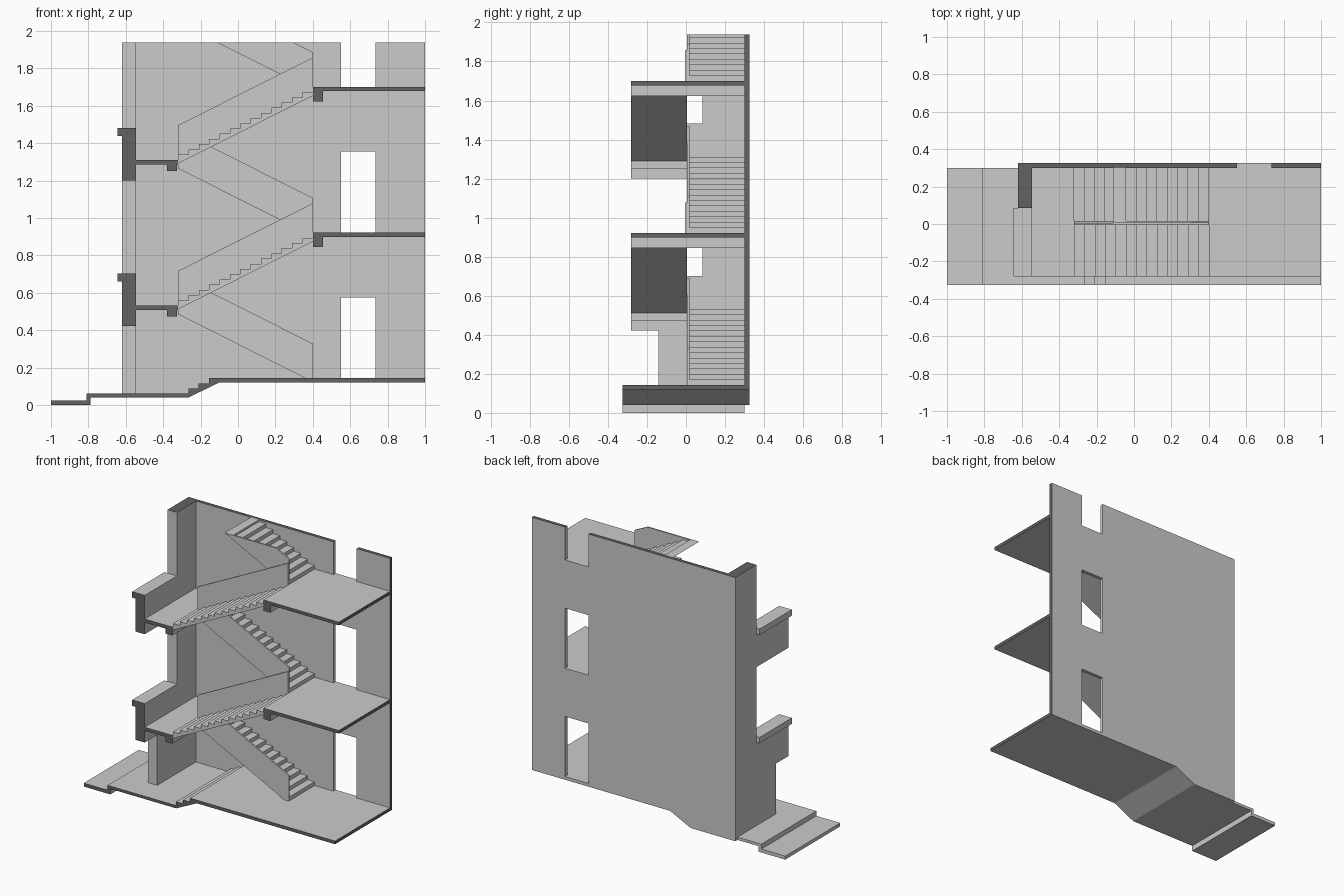
import bpy, bmesh
from mathutils import Vector

if "Cube" in bpy.data.objects:
    bpy.data.objects.remove(bpy.data.objects["Cube"])

# Main dimensions
TOP = 1.937                      # height where the building is cut off
CUT, BACK, OUT = -0.282, 0.30, 0.325
FLOORS = [0.143, 0.922, 1.701]
LANDINGS = [0.532, 1.311]
XL, XR = -0.32, 0.40             # ends of the stair flights
N = 13                           # treads per flight
TREAD = (XR - XL) / N
RISE = 0.3895 / (N + 1)
WAIST = 0.02


def material(name, v):
    m = bpy.data.materials.new(name)
    m.diffuse_color = (v, v, v, 1)
    m.use_nodes = True
    m.node_tree.nodes["Principled BSDF"].inputs["Base Color"].default_value = m.diffuse_color
    return m


LIGHT = material("light_grey", 0.60)
DARK = material("dark_section_grey", 0.125)


def clip_top(pts):
    """Clip a profile at the building's cut height."""
    out = []
    for i, b in enumerate(pts):
        a = pts[i - 1]
        if (a[1] > TOP) != (b[1] > TOP):
            t = (TOP - a[1]) / (b[1] - a[1])
            out.append((a[0] + t * (b[0] - a[0]), TOP))
        if b[1] <= TOP:
            out.append(b)
    return out


def extrude(name, pts, lo, hi, axis="y", dark_top=False):
    """Extrude a (horizontal, z) profile along y or x; section faces turn dark."""
    bm = bmesh.new()
    place = (lambda p, d: (p[0], d, p[1])) if axis == "y" else (lambda p, d: (d, p[0], p[1]))
    face = bm.faces.new([bm.verts.new(place(p, lo)) for p in clip_top(pts)])
    geo = bmesh.ops.extrude_face_region(bm, geom=[face])["geom"]
    shift = Vector((0, hi - lo, 0)) if axis == "y" else Vector((hi - lo, 0, 0))
    bmesh.ops.translate(bm, vec=shift, verts=[g for g in geo if isinstance(g, bmesh.types.BMVert)])
    bmesh.ops.recalc_face_normals(bm, faces=bm.faces)
    for f in bm.faces:
        n, c = f.normal, f.calc_center_median()
        if (n.y < -0.9 and c.y < -0.27) or (n.x > 0.9 and c.x > 0.99) \
                or (dark_top and n.z > 0.9 and c.z > TOP - 0.001):
            f.material_index = 1
    me = bpy.data.meshes.new(name)
    bm.to_mesh(me)
    bm.free()
    me.materials.append(LIGHT)
    me.materials.append(DARK)
    ob = bpy.data.objects.new(name, me)
    bpy.context.collection.objects.link(ob)
    return ob


def rect(a, b, c, d):
    return [(a, c), (b, c), (b, d), (a, d)]


# Ground slab with entrance step and three inner steps
g = FLOORS[0]
r = (g - 0.06) / 3
under = [(-0.62, 0.04), (-0.265, 0.04), (-0.10, 0.12), (1, 0.12)]
ground = [(-1, 0.025), (-1, 0), (-0.789, 0), (-0.789, 0.04)] + under[1:] + [(1, g)]
for i in (2, 1, 0):
    x = -0.265 + i * 0.055
    ground += [(x, 0.06 + (i + 1) * r), (x, 0.06 + i * r)]
ground += [(-0.81, 0.06), (-0.81, 0.025)]
extrude("ground_slab", ground, -OUT, BACK)

# Back wall with door openings cut through
wall = extrude("back_wall", under + [(1, TOP), (-0.62, TOP)], BACK, OUT, dark_top=True)
for z, h in zip(FLOORS, (0.432, 0.432, 0.2)):
    top = z + h if z < 1.5 else TOP + 0.2
    cutter = extrude("door_cutter", rect(0.55, 0.735, z, 1.9), BACK - 0.1, OUT + 0.1)
    for v in cutter.data.vertices:
        if v.co.z > 1.85:
            v.co.z = top
    cutter.hide_render = True
    mod = wall.modifiers.new("door", "BOOLEAN")
    mod.operation, mod.solver, mod.object = "DIFFERENCE", "EXACT", cutter
    bpy.context.view_layer.objects.active = wall
    bpy.ops.object.modifier_apply(modifier=mod.name)
    bpy.data.objects.remove(cutter)

# Side wall with entrance opening and stair windows
side = [(BACK, 0.06), (-0.14, 0.06), (-0.14, LANDINGS[0] - 0.11)]
for k, l in enumerate(LANDINGS):
    if k:
        side.append((0.085, l - 0.11))
    side += [(CUT, l - 0.11), (CUT, l + 0.17), (0.085, l + 0.17)]
side += [(0.085, TOP), (BACK, TOP)]
extrude("side_wall", side, -0.62, -0.545, axis="x", dark_top=True)

# Landings with edge beam, and window sills
for l in LANDINGS:
    extrude("landing", [(-0.545, l), (-0.545, l - 0.025), (-0.38, l - 0.025), (-0.38, l - 0.06),
                        (-0.325, l - 0.06), (-0.325, l - 0.025), (XL, l - 0.025), (XL, l)], CUT, BACK)
    extrude("window_sill", rect(-0.645, -0.62, l + 0.127, l + 0.17), CUT, 0.085)

# Upper floors with edge beam
for f in FLOORS[1:]:
    extrude("upper_floor", [(XR, f), (XR, f - 0.078), (0.455, f - 0.078), (0.455, f - 0.023),
                            (1, f - 0.023), (1, f)], CUT, BACK)


def flight(name, x0, s, z0, ylo, yhi, plo, phi):
    """Stair flight rising in direction s, with its solid balustrade panel."""
    x1, z1 = x0 + s * N * TREAD, z0 + N * RISE
    pts = [(x0, z0 - WAIST)]
    for i in range(N + 1):
        x = x0 + s * i * TREAD
        pts += [(x, z0 + i * RISE), (x, z0 + (i + 1) * RISE)]
    extrude(name, pts + [(x1, z1 - WAIST)], ylo, yhi)
    extrude(name + "_balustrade", [(x0, z0 - WAIST), (x0, z0 + 0.185),
                                   (x1, z1 + 0.185), (x1, z1 - WAIST)], plo, phi)


# Back flights leave the floors, front flights leave the landings
for z in FLOORS:
    flight("back_flight", XR, -1, z, 0.017, BACK, 0.006, 0.017)
for z in LANDINGS:
    flight("front_flight", XL, 1, z, CUT, -0.005, -0.005, 0.006)
